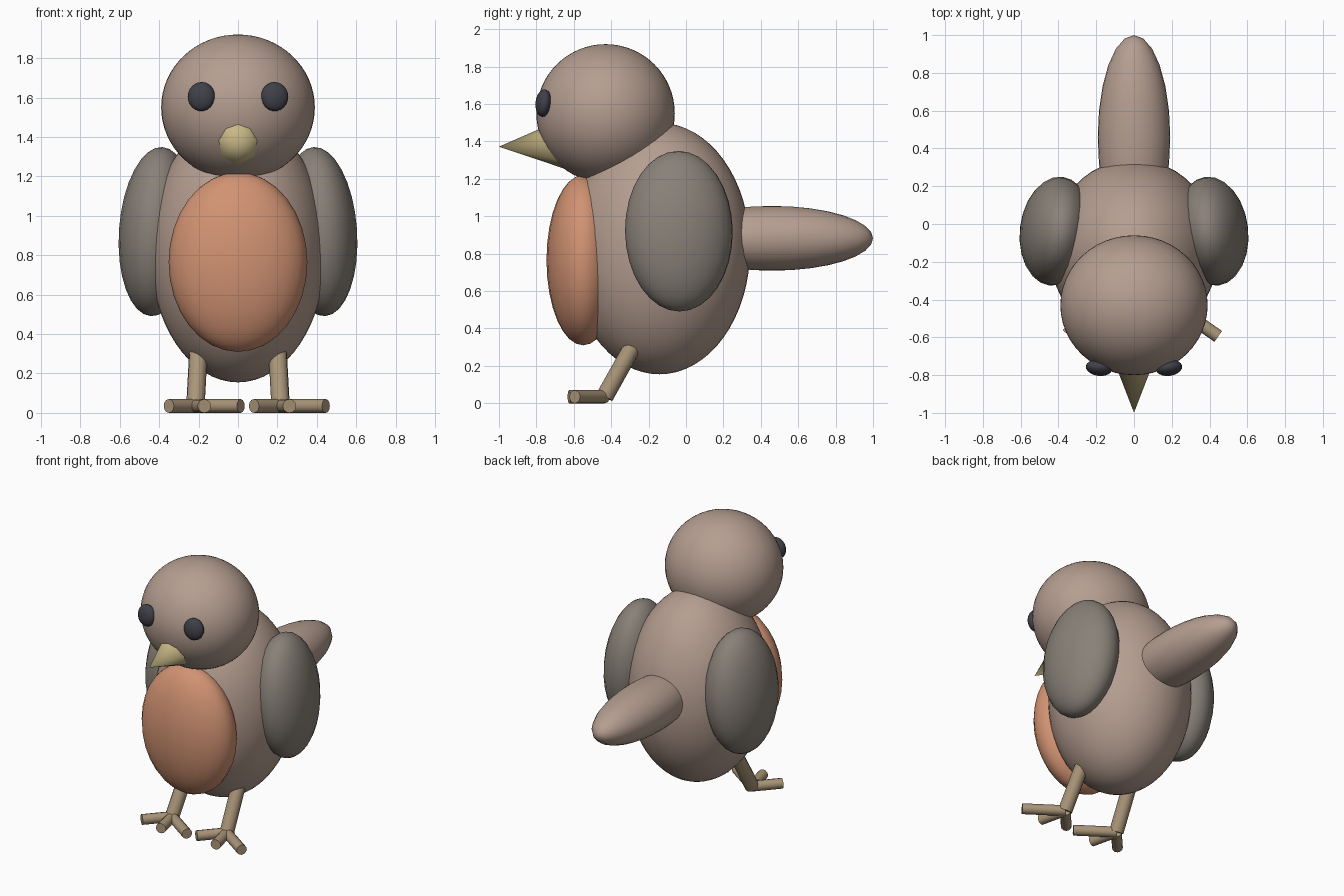
import bpy
from math import radians
from mathutils import Vector

if "Cube" in bpy.data.objects:
    bpy.data.objects.remove(bpy.data.objects["Cube"])


def material(name, rgb):
    m = bpy.data.materials.new(name)
    m.diffuse_color = (*rgb, 1)
    m.use_nodes = True
    m.node_tree.nodes["Principled BSDF"].inputs["Base Color"].default_value = m.diffuse_color
    return m


BROWN = material("brown", (0.46, 0.34, 0.28))
ORANGE = material("orange", (0.64, 0.29, 0.17))
GREY = material("wing_grey", (0.25, 0.22, 0.19))
DARK = material("eye_dark", (0.05, 0.05, 0.065))
YELLOW = material("beak_yellow", (0.58, 0.48, 0.24))
TAN = material("leg_tan", (0.40, 0.30, 0.19))


def finish(name, mat, angle=40):
    ob = bpy.context.object
    ob.name = name
    ob.data.materials.append(mat)
    bpy.ops.object.shade_smooth_by_angle(angle=radians(angle))
    return ob


def ellipsoid(name, loc, radii, mat, rot=(0, 0, 0), segs=32, rings=16):
    bpy.ops.mesh.primitive_uv_sphere_add(segments=segs, ring_count=rings,
                                         radius=1, location=loc, rotation=rot)
    bpy.context.object.scale = radii
    return finish(name, mat)


def rod(name, a, b, r1, r2, mat, sides=12, angle=40):
    a, b = Vector(a), Vector(b)
    d = b - a
    bpy.ops.mesh.primitive_cone_add(vertices=sides, radius1=r1, radius2=r2,
                                    depth=d.length, location=(a + b) / 2,
                                    rotation=d.to_track_quat('Z', 'Y').to_euler())
    return finish(name, mat, angle)


# Body, head, breast and tail
ellipsoid("body", (0, -0.142, 0.827), (0.447, 0.485, 0.672), BROWN, segs=48, rings=32)
ellipsoid("head", (0, -0.43, 1.55), (0.39, 0.37, 0.37), BROWN, segs=48, rings=32)
ellipsoid("breast", (0, -0.55, 0.765), (0.352, 0.196, 0.455), ORANGE, segs=24)
ellipsoid("tail", (0, 0.46, 0.882), (0.192, 0.54, 0.173), BROWN, segs=24)

# Beak
rod("beak", (0, -0.632, 1.388), (0, -1.0, 1.372), 0.142, 0, YELLOW, sides=8, angle=60)

# Wings and eyes, one per side
for side, s in (("left", -1), ("right", 1)):
    ellipsoid(side + "_wing", (s * 0.413, -0.038, 0.92), (0.19, 0.29, 0.43), GREY,
              rot=(0, -0.07 * s, 0.12 * s), segs=24)
    ellipsoid(side + "_eye", (s * 0.186, -0.762, 1.605), (0.07, 0.042, 0.074), DARK,
              rot=(-0.1, 0, 0.15 * s), segs=20, rings=12)

# Legs with three toes; both feet spread the same way
TOES = ((-0.135, -0.15), (0.045, -0.19), (0.23, -0.16))
for side, s in (("left", -1), ("right", 1)):
    foot = Vector((s * 0.216, -0.435, 0.035))
    rod(side + "_leg", (s * 0.2, -0.27, 0.33), foot, 0.047, 0.047, TAN)
    for i, (dx, dy) in enumerate(TOES, 1):
        rod(f"{side}_toe_{i}", foot, foot + Vector((dx, dy, 0)), 0.035, 0.035, TAN)
